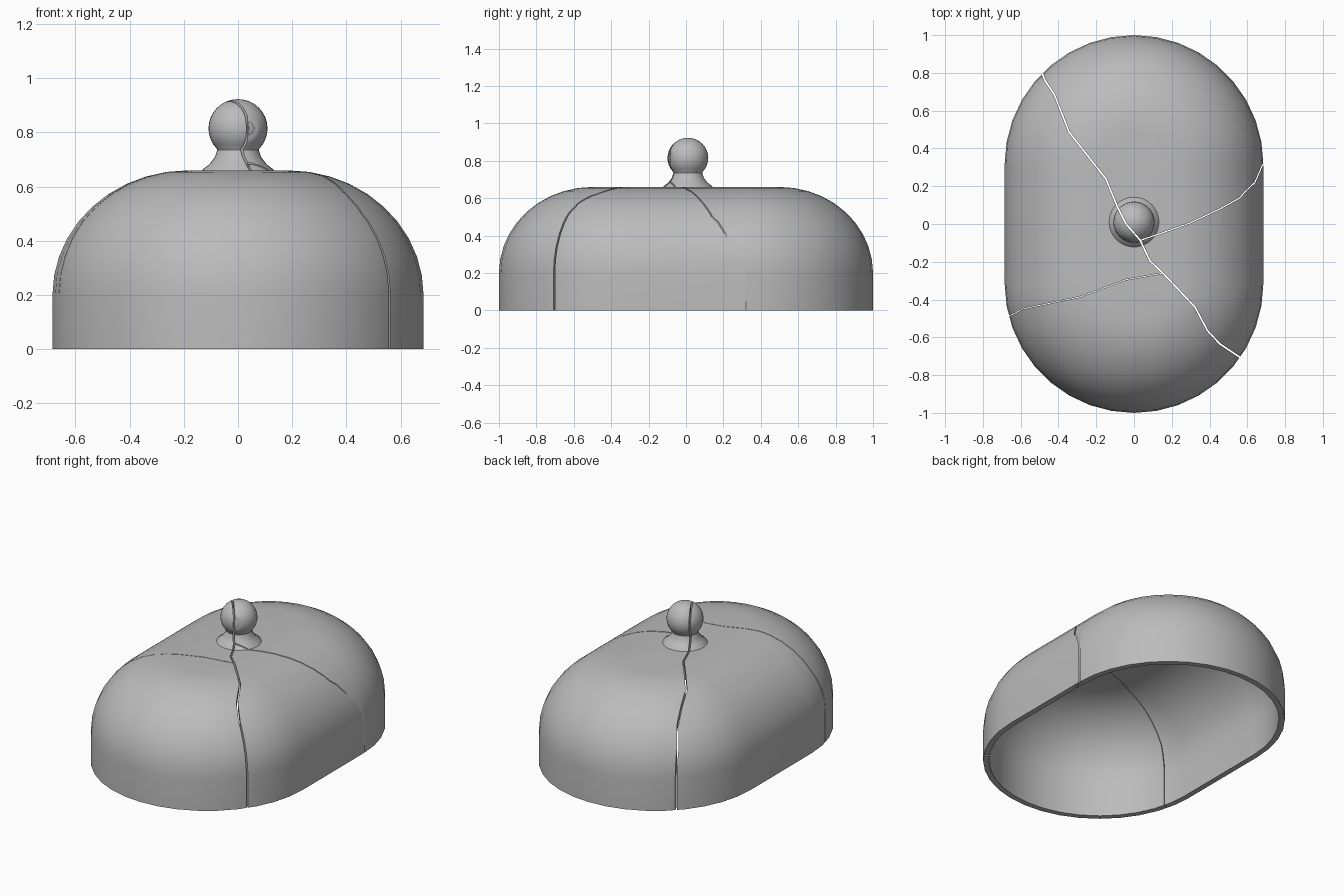
import bpy, bmesh, math
from mathutils import Vector

cube = bpy.data.objects.get("Cube")
if cube:
    bpy.data.objects.remove(cube)

grey = bpy.data.materials.new("grey ceramic")
grey.use_nodes = True
grey.diffuse_color = (0.5, 0.5, 0.5, 1)
grey.node_tree.nodes["Principled BSDF"].inputs["Base Color"].default_value = (0.5, 0.5, 0.5, 1)

RADIUS, STRAIGHT = 0.685, 0.315    # end radius and half length of the straight sides
FLAT, SHOULDER, TOP, WALL = 0.185, 0.2, 0.66, 0.035


def make(name, bm):
    bmesh.ops.recalc_face_normals(bm, faces=bm.faces)
    mesh = bpy.data.meshes.new(name)
    bm.to_mesh(mesh)
    bm.free()
    obj = bpy.data.objects.new(name, mesh)
    bpy.context.collection.objects.link(obj)
    return obj


def loft(name, rings):
    """Skin a stack of closed rings and cap both ends."""
    bm = bmesh.new()
    loops = [[bm.verts.new(p) for p in ring] for ring in rings]
    for a, b in zip(loops, loops[1:]):
        for i in range(len(a)):
            j = (i + 1) % len(a)
            bm.faces.new((a[i], a[j], b[j], b[i]))
    bm.faces.new(loops[0])
    bm.faces.new(loops[-1])
    return make(name, bm)


def oval(r, z, n=18):
    """Ring with two round ends joined by straight sides."""
    ring = []
    for side, start in ((1, 0), (-1, math.pi)):
        for i in range(n + 1):
            a = start + math.pi * i / n
            ring.append((r * math.cos(a), side * STRAIGHT + r * math.sin(a), z))
    return ring


def dome(r, top, steps=10):
    """Dome outline from the shoulder up to the flat top."""
    for i in range(steps + 1):
        a = math.pi / 2 * i / steps
        yield oval(FLAT + (r - FLAT) * math.cos(a), SHOULDER + (top - SHOULDER) * math.sin(a))


# Hollow lid: up the outside, then back down the inside
outer = [oval(RADIUS, 0)] + list(dome(RADIUS, TOP))
inner = [oval(RADIUS - WALL, -0.1)] + list(dome(RADIUS - WALL, TOP - WALL))
lid = loft("lid", outer)
hollow = loft("hollow_cutter", inner)

# Knob: flared foot, neck and ball
profile = [(0.137, 0.65), (0.13, 0.664), (0.105, 0.683), (0.085, 0.71), (0.077, 0.735)]
for i in range(13):
    a = math.radians(-43 + 131 * i / 12)
    profile.append((0.109 * math.cos(a), 0.815 + 0.108 * math.sin(a)))
knob = loft("knob", [[(r * math.cos(math.tau * i / 32), 0.01 + r * math.sin(math.tau * i / 32), z)
                      for i in range(32)] for r, z in profile])


# Cracks: thin upright ribbons that follow a jagged path
def crack(name, path, width):
    pts = [Vector(p) for p in path]
    left, right = [], []
    for i, p in enumerate(pts):
        d = (pts[min(i + 1, len(pts) - 1)] - pts[max(i - 1, 0)]).normalized()
        side = Vector((-d.y, d.x)) * width / 2
        left.append(p + side)
        right.append(p - side)
    outline = left + right[::-1]
    return loft(name, [[(p.x, p.y, z) for p in outline] for z in (-0.15, 1.1)])


cracks = [
    crack("main_crack", [(-0.56, 0.95), (-0.487, 0.8), (-0.47, 0.757), (-0.423, 0.688),
                         (-0.376, 0.57), (-0.344, 0.487), (-0.26, 0.38), (-0.148, 0.238),
                         (-0.09, 0.095), (-0.042, 0), (0.032, -0.085), (0.085, -0.196),
                         (0.153, -0.26), (0.323, -0.44), (0.39, -0.566), (0.455, -0.635),
                         (0.56, -0.705), (0.66, -0.77)], 0.009),
    crack("left_crack", [(0.032, -0.087), (0.164, -0.042), (0.296, 0.005), (0.455, 0.08),
                         (0.56, 0.138), (0.587, 0.17), (0.64, 0.22), (0.677, 0.305),
                         (0.72, 0.37)], 0.006),
    crack("right_crack", [(0.153, -0.26), (-0.047, -0.296), (-0.286, -0.386), (-0.59, -0.45),
                          (-0.645, -0.48), (-0.75, -0.51)], 0.004),
]


def carve(obj, cutters):
    for c in cutters:
        mod = obj.modifiers.new(c.name, "BOOLEAN")
        mod.operation, mod.solver, mod.object = "DIFFERENCE", "EXACT", c
    graph = bpy.context.evaluated_depsgraph_get()
    mesh = bpy.data.meshes.new_from_object(obj.evaluated_get(graph))
    obj.modifiers.clear()
    obj.data = mesh
    mesh.materials.clear()
    mesh.materials.append(grey)


carve(lid, [hollow] + cracks)
carve(knob, cracks[:2])
for helper in [hollow] + cracks:
    bpy.data.objects.remove(helper)

bpy.ops.object.select_all(action="DESELECT")
for obj in (lid, knob):
    obj.select_set(True)
bpy.context.view_layer.objects.active = lid
bpy.ops.object.shade_smooth_by_angle(angle=math.radians(35))
